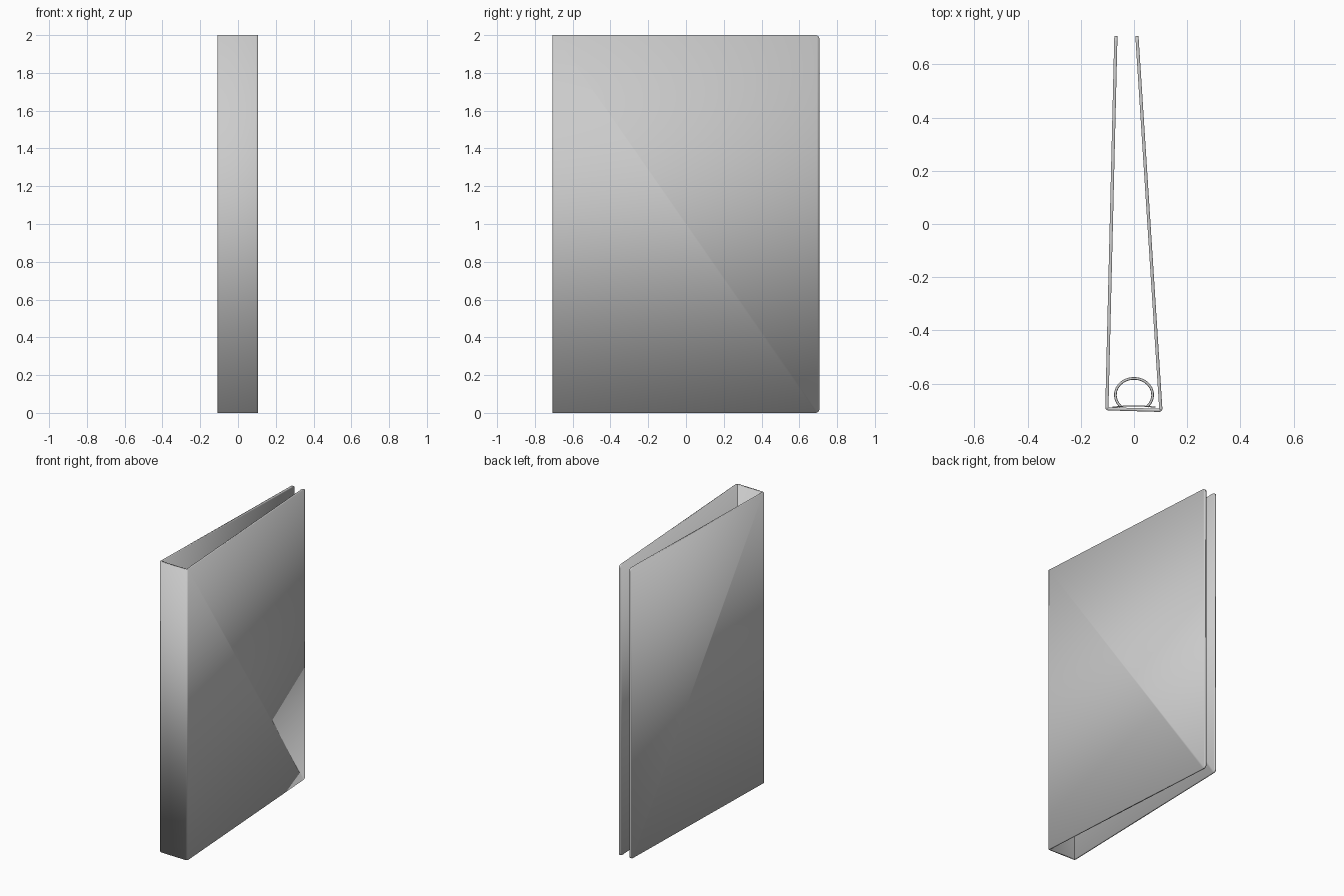
import bpy, bmesh, math

if "Cube" in bpy.data.objects:
    bpy.data.objects.remove(bpy.data.objects["Cube"])


def finish(name, bm):
    bmesh.ops.recalc_face_normals(bm, faces=bm.faces)
    me = bpy.data.meshes.new(name)
    bm.to_mesh(me)
    bm.free()
    ob = bpy.data.objects.new(name, me)
    bpy.context.collection.objects.link(ob)
    return ob


def smooth(ob, angle=35):
    bpy.ops.object.select_all(action='DESELECT')
    ob.select_set(True)
    bpy.context.view_layer.objects.active = ob
    bpy.ops.object.shade_smooth_by_angle(angle=math.radians(angle))


def sheet(name, profile, z0, z1, thickness, fold, corner):
    """Vertical sheet folded along a plan profile, with rounded free corners."""
    bm = bmesh.new()
    cols = [(bm.verts.new((x, y, z0)), bm.verts.new((x, y, z1))) for x, y in profile]
    for a, b in zip(cols, cols[1:]):
        bm.faces.new((a[0], b[0], b[1], a[1]))
    ends = list(cols[0] + cols[-1])
    if corner:
        bmesh.ops.bevel(bm, geom=ends, offset=corner, segments=5,
                        profile=0.5, affect='VERTICES')
    if fold:
        inner = [e for e in bm.edges if len(e.link_faces) == 2]
        bmesh.ops.bevel(bm, geom=inner, offset=fold, segments=3,
                        profile=0.5, affect='EDGES')
    ob = finish(name, bm)
    mod = ob.modifiers.new("thickness", 'SOLIDIFY')
    mod.thickness = thickness
    mod.offset = 0
    mod.use_even_offset = True
    smooth(ob)
    return ob


# Folded cover: left board, spine, right board
sheet("binder_cover",
      [(-0.068, 0.706), (-0.102, -0.694), (0.101, -0.700), (0.011, 0.706)],
      0, 2, 0.012, 0.006, 0.02)

# Shallow arched metal plate on the inside of the spine
plate = [(-0.08 + 0.16 * i / 8, -0.688 + 0.005 * math.sin(math.pi * i / 8))
         for i in range(9)]
sheet("ring_plate", plate, 0.2, 1.8, 0.004, 0, 0.015)

# Wire rings standing on the plate
for n, z in enumerate((0.26, 1.0, 1.74)):
    cu = bpy.data.curves.new("ring", 'CURVE')
    cu.dimensions = '3D'
    cu.bevel_depth = 0.005
    cu.bevel_resolution = 2
    cu.use_fill_caps = True
    sp = cu.splines.new('POLY')
    steps = 32
    sp.points.add(steps)
    for i, p in enumerate(sp.points):
        a = math.radians(-45 + 270 * i / steps)
        p.co = (0.07 * math.cos(a), -0.642 + 0.062 * math.sin(a), z, 1)
    ring = bpy.data.objects.new(f"ring_{n + 1}", cu)
    bpy.context.collection.objects.link(ring)
